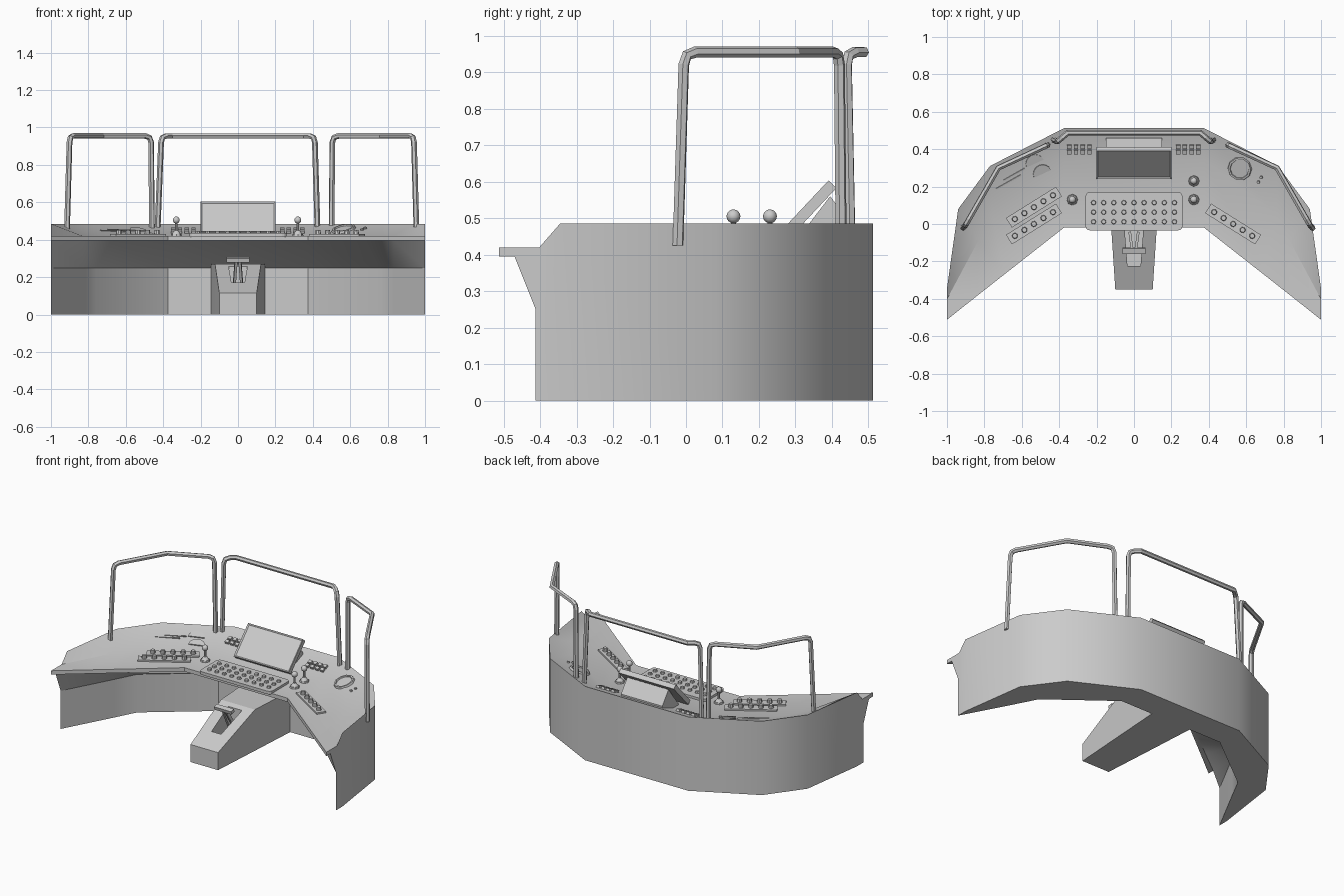
import bpy, bmesh, math
from math import radians, pi, cos, sin
from mathutils import Vector, Matrix
from mathutils.bvhtree import BVHTree

if "Cube" in bpy.data.objects:
    bpy.data.objects.remove(bpy.data.objects["Cube"])


def finish(name, bm, angle=None):
    bmesh.ops.recalc_face_normals(bm, faces=bm.faces[:])
    me = bpy.data.meshes.new(name)
    bm.to_mesh(me)
    ob = bpy.data.objects.new(name, me)
    bpy.context.collection.objects.link(ob)
    if angle:
        bpy.ops.object.select_all(action='DESELECT')
        bpy.context.view_layer.objects.active = ob
        ob.select_set(True)
        bpy.ops.object.shade_smooth_by_angle(angle=radians(angle))
    return ob


def T(x, y, z):
    return Matrix.Translation((x, y, z))


def loft(bm, rings):
    vs = [[bm.verts.new(p) for p in r] for r in rings]
    n = len(rings[0])
    for a, b in zip(vs, vs[1:]):
        for i in range(n):
            j = (i + 1) % n
            bm.faces.new((a[i], a[j], b[j], b[i]))
    bm.faces.new(vs[0])
    bm.faces.new(vs[-1])


def prism(bm, pts, h, m):
    loft(bm, [[m @ Vector((x, y, z)) for x, y in pts] for z in (0, h)])


def box(bm, m, sx, sy, sz):
    # box standing on the local origin
    x, y = sx / 2, sy / 2
    prism(bm, [(-x, -y), (x, -y), (x, y), (-x, y)], sz, m)


def cyl(bm, m, r1, r2, h, n=8):
    bmesh.ops.create_cone(bm, cap_ends=True, segments=n, radius1=r1, radius2=r2,
                          depth=h, matrix=m @ T(0, 0, h / 2))


# Console body: one cross-section swept around the curved desk
def section(outer, fold, edge, lip):
    (ox, oy), (fx, fy), (ex, ey), (lx, ly) = outer, fold, edge, lip
    return [(ox, oy, 0), (ox, oy, .485), (fx, fy, .42), (ex, ey, .42), (ex, ey, .395),
            (lx, ly, .395), (fx, fy - .01, .25), (fx, fy - .01, 0)]


half = [section((.375, .512), (.375, .345), (.375, -.02), (.365, .02)),
        section((.77, .31), (.76, .05), (.69, -.267), (.68, -.225)),
        section((.94, .08), (.832, -.088), (.84, -.385), (.832, -.343)),
        section((1, -.345), (1, -.402), (1, -.512), (1, -.47))]
mirrored = [[(-x, y, z) for x, y, z in r] for r in reversed(half)]
bm = bmesh.new()
loft(bm, mirrored + half)
bmesh.ops.recalc_face_normals(bm, faces=bm.faces[:])
desk = BVHTree.FromBMesh(bm)
finish("console_body", bm, 30)


def on_desk(x, y, yaw=0):
    # frame lying on the desk surface at x, y
    loc, nor, _, _ = desk.ray_cast(Vector((x, y, 2)), Vector((0, 0, -1)))
    q = Vector((0, 0, 1)).rotation_difference(nor)
    return T(*loc) @ q.to_matrix().to_4x4() @ Matrix.Rotation(radians(yaw), 4, 'Z') @ T(0, 0, -.003)


# Pedal box with a recess
bm = bmesh.new()
loft(bm, [[(-w, y, 0), (w, y, 0), (w, y, z), (-w, y, z)]
          for y, w, z in ((-.35, .1, .115), (0, .123, .27), (.36, .146, .27))])
pedal_box = finish("pedal_box", bm)
bm = bmesh.new()
loft(bm, [[(-w, y, .1), (w, y, .1), (w, y, .5), (-w, y, .5)] for y, w in ((-.225, .035), (-.03, .05))])
cutter = finish("pedal_recess_cutter", bm)
cutter.hide_render = True
cutter.display_type = 'WIRE'
mod = pedal_box.modifiers.new("recess", 'BOOLEAN')
mod.operation = 'DIFFERENCE'
mod.object = cutter

# Pedal: two arms and a cross pad
bm = bmesh.new()
for s in (-1, 1):
    a, b = Vector((s * .022, -.05, .13)), Vector((s * .01, -.14, .29))
    m = T(*a) @ (b - a).to_track_quat('Z', 'Y').to_matrix().to_4x4()
    box(bm, m, .014, .02, (b - a).length)
box(bm, T(0, -.14, .283) @ Matrix.Rotation(radians(15), 4, 'X'), .125, .03, .022)
finish("pedal", bm)

# Monitor: tilted slab with inset screen and wedge stand
bm = bmesh.new()
m = T(0, .24, .443) @ Matrix.Rotation(radians(46.8), 4, 'X') @ T(0, .11, -.03)
box(bm, m, .4, .22, .03)
bmesh.ops.recalc_face_normals(bm, faces=bm.faces[:])
bm.normal_update()
front = max(bm.faces, key=lambda f: f.normal.dot(Vector((0, -.7, .7))))
bmesh.ops.inset_region(bm, faces=[front], thickness=.012, depth=0)
bmesh.ops.translate(bm, verts=front.verts[:], vec=m.to_3x3() @ Vector((0, 0, -.007)))
finish("monitor", bm)
bm = bmesh.new()
loft(bm, [[(x, .28, .41), (x, .46, .44), (x, .46, .475), (x, .395, .56)] for x in (-.15, .15)])
finish("monitor_stand", bm)

# Key panel with rounded corners and three rows of keys
bm = bmesh.new()
box(bm, T(0, .068, .415), .52, .205, .02)
edges = [e for e in bm.edges if abs(e.verts[0].co.z - e.verts[1].co.z) > .01]
bmesh.ops.bevel(bm, geom=edges, offset=.025, segments=3, profile=.5, affect='EDGES')
finish("key_panel", bm)
bm = bmesh.new()
for i in range(9):
    for y in (.012, .063, .114):
        cyl(bm, T((i - 4) * .054, y, .433), .014, .011, .014)
finish("panel_keys", bm)

# Angled strips of knobs
bm, bk = bmesh.new(), bmesh.new()
for x, y, yaw in ((-.535, .09, 32), (-.535, 0, 32), (.53, 0, -32)):
    m = on_desk(x, y, yaw)
    box(bm, m, .315, .06, .013)
    for i in range(5):
        cyl(bk, m @ T((i - 2) * .06, 0, .012), .016, .013, .022)
finish("knob_strips", bm)
finish("strip_knobs", bk)

# Switch clusters either side of the monitor
bm = bmesh.new()
for cx in (-.292, .29):
    for i in range(4):
        for y in (.387, .416):
            box(bm, on_desk(cx + (i - 1.5) * .036, y), .023, .022, .018)
finish("rear_switches", bm)

# Levers with ball tops
bm = bmesh.new()
for x, y in ((-.33, .13), (.32, .13), (.32, .23)):
    cyl(bm, T(x, y, .418), .03, .028, .012)
    cyl(bm, T(x, y, .43), .024, .01, .02)
    cyl(bm, T(x, y, .44), .007, .007, .06)
    bmesh.ops.create_uvsphere(bm, u_segments=10, v_segments=8, radius=.019, matrix=T(x, y, .505))
finish("levers", bm, 40)

# Half-round dials and slots on the left slope
bm = bmesh.new()
arc = [(.05 * cos(pi * i / 8), .05 * sin(pi * i / 8)) for i in range(9)]
for x, y in ((-.53, .325), (-.49, .27)):
    prism(bm, arc, .01, on_desk(x, y, 24))
finish("half_dials", bm)
bm = bmesh.new()
for x, y, l in ((-.64, .265, .13), (-.67, .225, .15)):
    box(bm, on_desk(x, y, 29), l, .008, .008)
finish("slider_slots", bm)

# Round gauge with two small buttons on the right slope
bm = bmesh.new()
m = on_desk(.565, .295)
rings = [[m @ Vector((r * cos(2 * pi * i / 10), r * sin(2 * pi * i / 10), z)) for i in range(10)]
         for r, z in ((.066, 0), (.062, .013), (.052, .013), (.05, .006))]
loft(bm, rings)
for x, y in ((.665, .225), (.68, .25)):
    cyl(bm, on_desk(x, y), .009, .008, .012)
finish("round_gauge", bm)


# Hand rails: tubes with rounded upper corners
def rail(name, feet, top):
    pts = [Vector(p) for p in (feet[0], *top, feet[1])]
    path = []
    for i, p in enumerate(pts):
        if i in (1, len(pts) - 2):
            a = p + (pts[i - 1] - p).normalized() * .035
            b = p + (pts[i + 1] - p).normalized() * .035
            path += [a, (a + b + 2 * p) / 4, b]
        else:
            path.append(p)
    cu = bpy.data.curves.new(name, 'CURVE')
    cu.dimensions = '3D'
    cu.bevel_depth = .0155
    cu.bevel_resolution = 1
    cu.use_fill_caps = True
    sp = cu.splines.new('POLY')
    sp.points.add(len(path) - 1)
    for q, p in zip(sp.points, path):
        q.co = (*p, 1)
        q.radius = 1
    sp.use_smooth = False
    bpy.context.collection.objects.link(bpy.data.objects.new(name, cu))


Z = .955
rail("center_rail", ((-.43, .45, .455), (.425, .45, .455)),
     ((-.41, .44, Z), (-.355, .487, Z), (.355, .487, Z), (.41, .44, Z)))
for name, s, dx in (("left_rail", -1, .04), ("right_rail", 1, 0)):
    rail(name, ((s * .5 + dx, .425, .455), (s * .955 + dx, -.022, .425)),
         ((s * .505 + dx, .42, Z), (s * .765 + dx, .3, Z), (s * .94 + dx, -.005, Z)))
